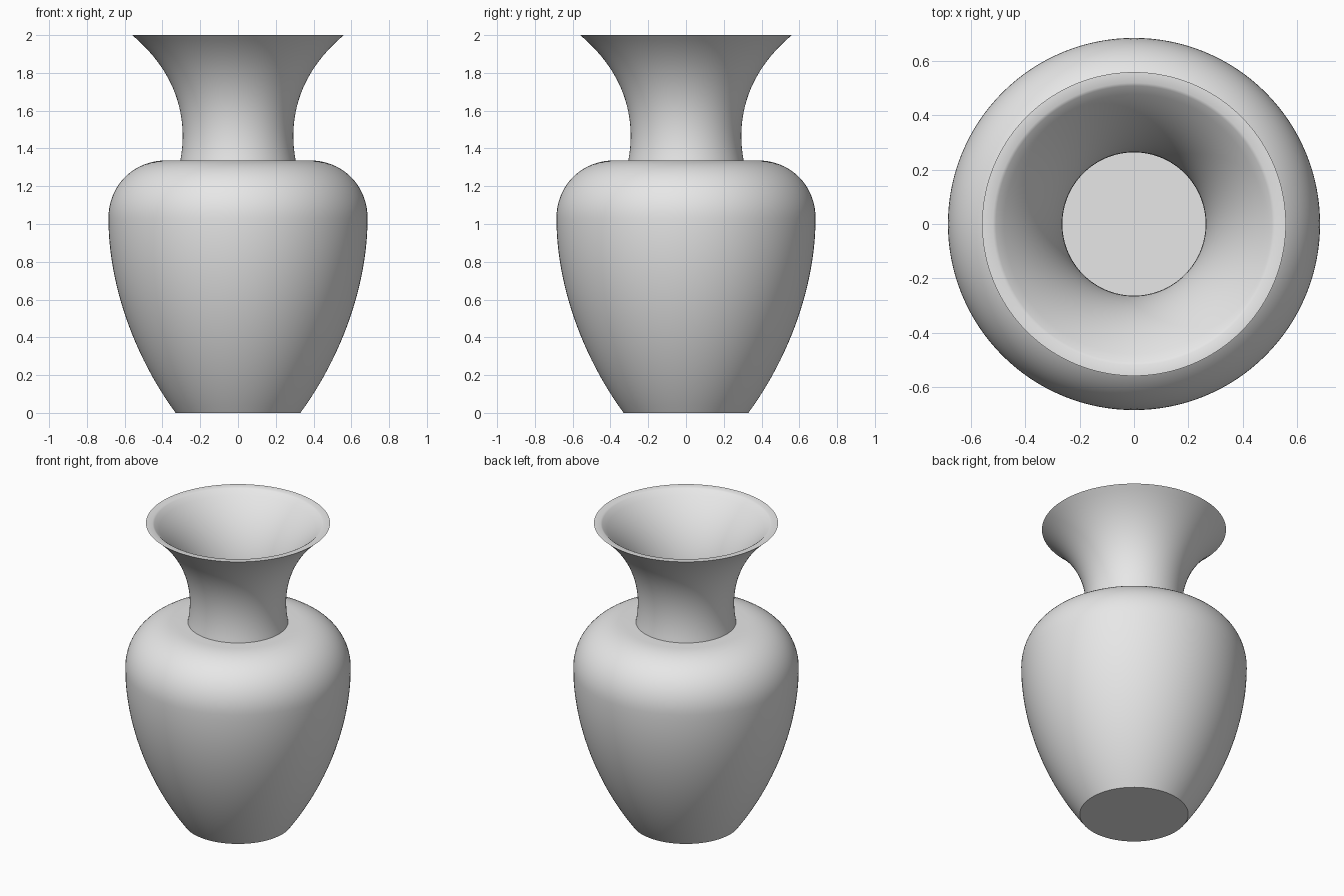
import bpy, bmesh, math
from mathutils import Vector

if "Cube" in bpy.data.objects:
    bpy.data.objects.remove(bpy.data.objects["Cube"])

WALL = 0.029


def bezier(a, b, c, d, n):
    """Points along a cubic curve, leaving out the first one."""
    a, b, c, d = (Vector(p) for p in (a, b, c, d))
    pts = []
    for i in range(1, n + 1):
        t = i / n
        s = 1 - t
        pts.append(a * s**3 + b * 3 * s * s * t + c * 3 * s * t * t + d * t**3)
    return pts


def inset(pts, dist):
    """Mitred offset of the profile towards the axis side."""
    out = []
    for p, q, r in zip(pts, pts[1:], pts[2:]):
        d1, d2 = (q - p).normalized(), (r - q).normalized()
        n1, n2 = Vector((-d1.y, d1.x)), Vector((-d2.y, d2.x))
        out.append(q + (n1 + n2) * dist / (1 + n1.dot(n2)))
    return out


# Outer profile: base, belly, shoulder, flared neck (radius, height)
outer = [Vector((0, 0)), Vector((0.33, 0))]
outer += bezier((0.33, 0), (0.55, 0.30), (0.686, 0.68), (0.686, 1.03), 24)
outer += bezier((0.686, 1.03), (0.686, 1.20), (0.56, 1.335), (0.38, 1.337), 18)
outer += [Vector((0.305, 1.337))]
outer += bezier((0.305, 1.337), (0.27, 1.53), (0.30, 1.78), (0.56, 2.0), 24)

# Inner profile: hollow inside with a flat rim and floor
inner = [Vector((0, WALL))] + inset(outer, WALL) + [Vector((0.52, 2.0))]
profile = outer + inner[::-1]

# Revolve the profile around z
bm = bmesh.new()
verts = [bm.verts.new((p.x, 0, p.y)) for p in profile]
edges = [bm.edges.new(pair) for pair in zip(verts, verts[1:])]
bmesh.ops.spin(bm, geom=verts + edges, cent=(0, 0, 0), axis=(0, 0, 1),
               angle=2 * math.pi, steps=128, use_duplicate=False)
bmesh.ops.remove_doubles(bm, verts=bm.verts, dist=0.0005)
bmesh.ops.recalc_face_normals(bm, faces=bm.faces)
mesh = bpy.data.meshes.new("vase")
bm.to_mesh(mesh)
bm.free()

vase = bpy.data.objects.new("vase", mesh)
bpy.context.collection.objects.link(vase)

# Plain light grey
grey = bpy.data.materials.new("light_grey")
grey.diffuse_color = (0.8, 0.8, 0.8, 1)
grey.use_nodes = True
grey.node_tree.nodes["Principled BSDF"].inputs["Base Color"].default_value = grey.diffuse_color
mesh.materials.append(grey)

bpy.context.view_layer.objects.active = vase
vase.select_set(True)
bpy.ops.object.shade_smooth_by_angle(angle=math.radians(30))
